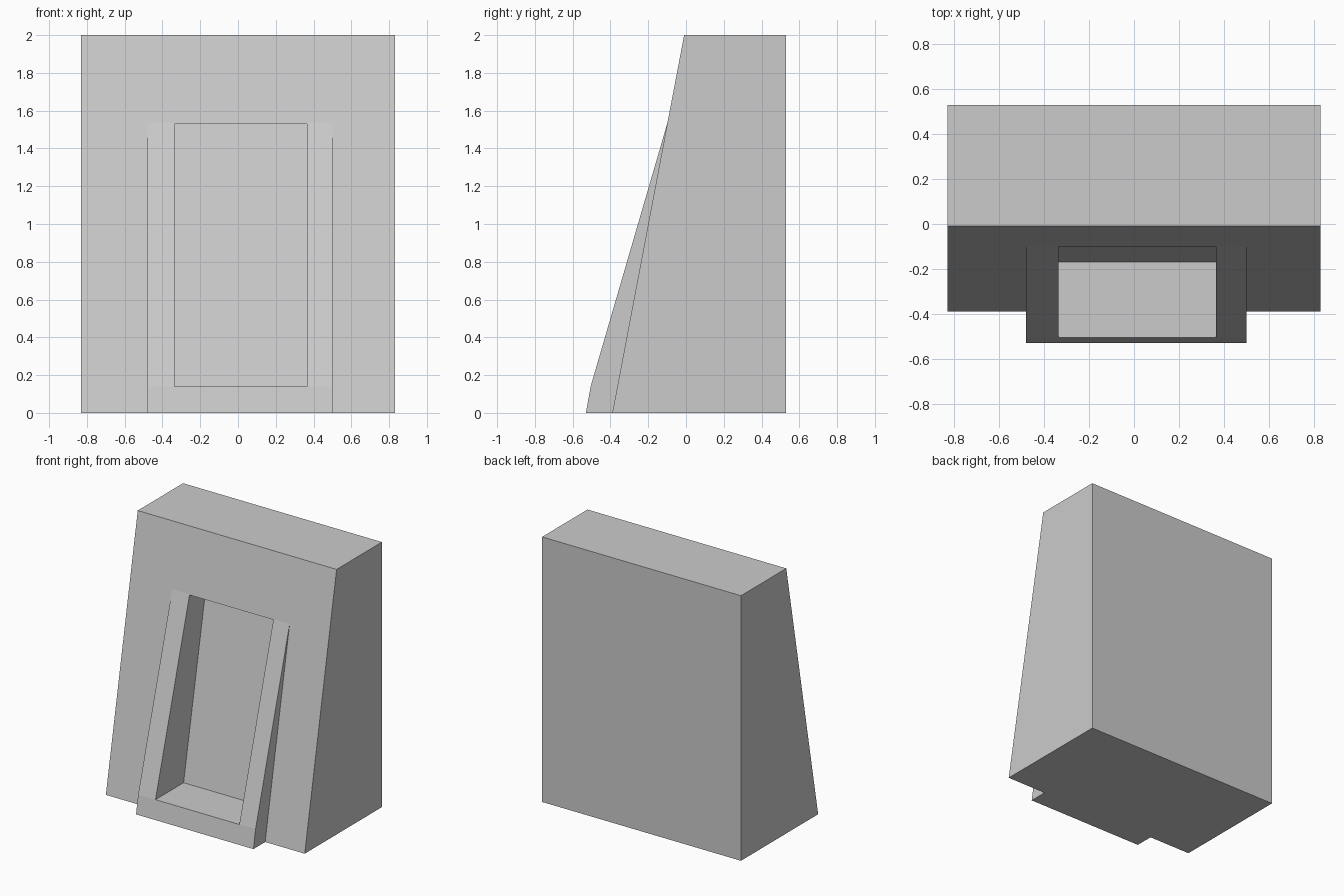
import bpy
import bmesh

cube = bpy.data.objects.get("Cube")
if cube:
    bpy.data.objects.remove(cube, do_unlink=True)

# Single flat colour
grey = bpy.data.materials.new("light grey")
grey.use_nodes = True
COLOUR = (0.6, 0.6, 0.6, 1.0)
grey.diffuse_color = COLOUR
grey.node_tree.nodes["Principled BSDF"].inputs["Base Color"].default_value = COLOUR


def prism(name, profile, x0, x1):
    """Extrude a (y, z) side profile from x0 to x1."""
    bm = bmesh.new()
    face = bm.faces.new([bm.verts.new((x0, y, z)) for y, z in profile])
    out = bmesh.ops.extrude_face_region(bm, geom=[face])
    for v in out["geom"]:
        if isinstance(v, bmesh.types.BMVert):
            v.co.x = x1
    bmesh.ops.recalc_face_normals(bm, faces=bm.faces)
    mesh = bpy.data.meshes.new(name)
    bm.to_mesh(mesh)
    bm.free()
    mesh.materials.append(grey)
    obj = bpy.data.objects.new(name, mesh)
    bpy.context.collection.objects.link(obj)
    return obj


def combine(target, other, operation):
    """Apply a boolean and discard the helper."""
    mod = target.modifiers.new(operation.lower(), 'BOOLEAN')
    mod.operation = operation
    mod.solver = 'EXACT'
    mod.object = other
    bpy.context.view_layer.objects.active = target
    bpy.ops.object.modifier_apply(modifier=mod.name)
    bpy.data.objects.remove(other, do_unlink=True)


# Wall block with a leaning front
wall = prism("wall_block", [(-0.39, 0), (-0.01, 2), (0.53, 2), (0.53, 0)], -0.83, 0.83)

# Steeper raised surround that fades into the front
surround = prism("door_surround",
                 [(-0.53, 0), (-0.505, 0.14), (-0.094, 1.55), (0.2, 1.55), (0.2, 0)],
                 -0.48, 0.50)
combine(wall, surround, 'UNION')

# Doorway recess, its back parallel to the leaning front
recess = prism("door_recess", [(-0.8, 0.14), (-0.8, 1.53), (0.1, 1.53), (-0.17, 0.14)],
               -0.335, 0.365)
combine(wall, recess, 'DIFFERENCE')
